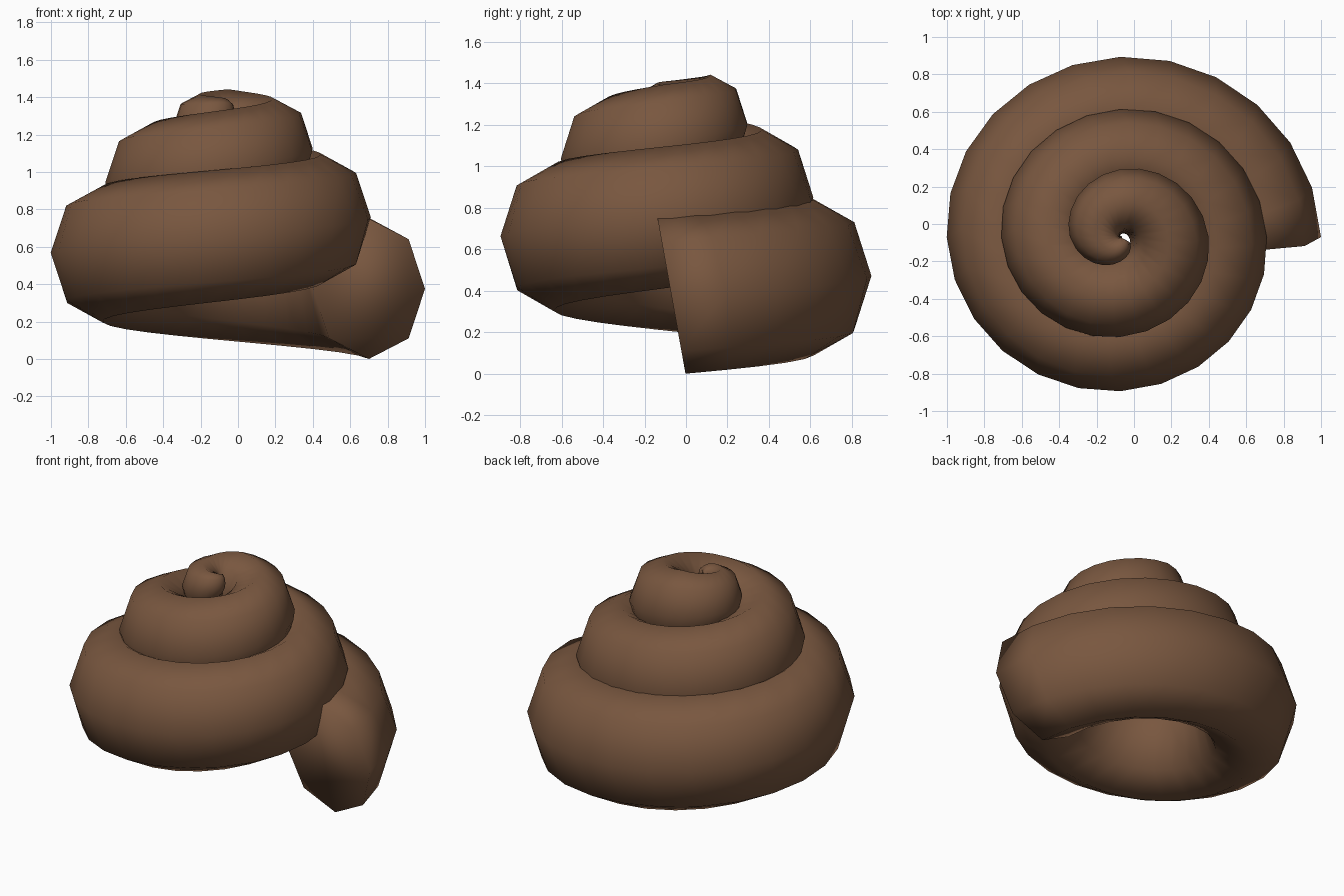
import bpy, bmesh
from math import sin, cos, pi
from mathutils import Vector

if "Cube" in bpy.data.objects:
    bpy.data.objects.remove(bpy.data.objects["Cube"])

STEPS, SIDES, TURNS = 24, 8, 2.92
CX, CY, Y_SQUASH, LEAN = -0.0725, -0.07, 0.963, 0.187

# turn, tube half width, centre height
KEYS = [(0, .30, .377), (.5, .285, .57), (1, .267, .76), (1.5, .25, .945),
        (2, .213, 1.13), (2.25, .183, 1.215), (2.5, .14, 1.24),
        (2.75, .07, 1.31), (3, .02, 1.34)]


def sample(t):
    for a, b in zip(KEYS, KEYS[1:]):
        if t <= b[0]:
            f = (t - a[0]) / (b[0] - a[0])
            return a[1] + f * (b[1] - a[1]), a[2] + f * (b[2] - a[2])
    return KEYS[-1][1:]


# Eight-sided tube wound upwards in a shrinking spiral
bm = bmesh.new()
rings = []
for i in range(int(STEPS * TURNS) + 1):
    t = i / STEPS
    a = 2 * pi * t
    w, z = sample(t)
    r = 0.7725 - 0.257 * t
    h = w * 1.25
    out = Vector((cos(a), sin(a), 0))
    along = Vector((-sin(a), cos(a), 0))
    ring = []
    for k in range(SIDES):
        b = 2 * pi * k / SIDES
        up = h * sin(b)
        lean = LEAN * min(1, r / 0.4)
        p = out * (r + w * cos(b)) - along * up * lean
        ring.append(bm.verts.new((CX + p.x, CY + p.y * Y_SQUASH, z + up)))
    rings.append(ring)
for lo, hi in zip(rings, rings[1:]):
    for k in range(SIDES):
        n = (k + 1) % SIDES
        bm.faces.new((lo[k], hi[k], hi[n], lo[n]))
# End caps
bm.faces.new(rings[0])
bm.faces.new(rings[-1][::-1])
bmesh.ops.recalc_face_normals(bm, faces=bm.faces)
low = min(v.co.z for v in bm.verts)
for v in bm.verts:
    v.co.z -= low
for f in bm.faces:
    f.smooth = True
mesh = bpy.data.meshes.new("spiral_coil")
bm.to_mesh(mesh)
bm.free()
coil = bpy.data.objects.new("spiral_coil", mesh)
bpy.context.collection.objects.link(coil)

# Brown surface
brown = bpy.data.materials.new("brown")
brown.diffuse_color = (0.19, 0.095, 0.05, 1)
brown.use_nodes = True
brown.node_tree.nodes["Principled BSDF"].inputs["Base Color"].default_value = brown.diffuse_color
mesh.materials.append(brown)
